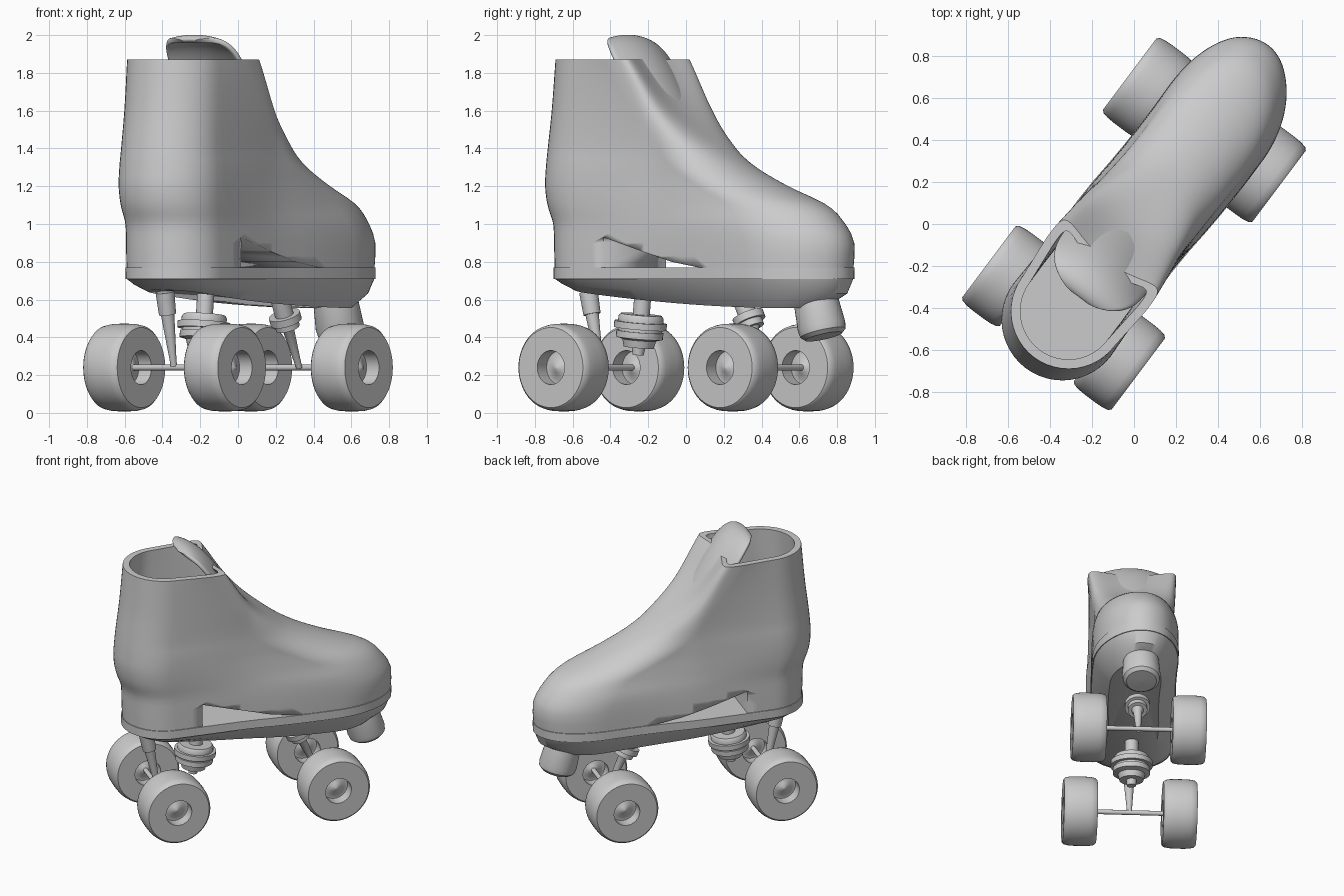
import bpy, bmesh, math
from mathutils import Matrix, Vector

if "Cube" in bpy.data.objects:
    bpy.data.objects.remove(bpy.data.objects["Cube"])

# local frame: X = right of the boot, Y = toe direction; everything is turned at the end
parts = []

def finish(name, bm, angle=35):
    bmesh.ops.recalc_face_normals(bm, faces=bm.faces)
    me = bpy.data.meshes.new(name)
    bm.to_mesh(me)
    bm.free()
    ob = bpy.data.objects.new(name, me)
    bpy.context.collection.objects.link(ob)
    bpy.ops.object.select_all(action='DESELECT')
    ob.select_set(True)
    bpy.context.view_layer.objects.active = ob
    bpy.ops.object.shade_smooth_by_angle(angle=math.radians(angle))
    parts.append(ob)
    return ob

def loft(name, rings, angle=35):
    bm = bmesh.new()
    rows = [[bm.verts.new(p) for p in r] for r in rings]
    n = len(rows[0])
    for a, b in zip(rows, rows[1:]):
        for i in range(n):
            j = (i + 1) % n
            bm.faces.new((a[i], a[j], b[j], b[i]))
    bm.faces.new(rows[0])
    bm.faces.new(rows[-1])
    return finish(name, bm, angle)

def lathe(name, prof, start, direction, seg=40):
    """Revolve (distance along axis, radius) points around an axis."""
    q = Vector((0, 0, 1)).rotation_difference(Vector(direction).normalized())
    rings = [[Vector(start) + q @ Vector((max(r, .001) * math.cos(2 * math.pi * i / seg),
              max(r, .001) * math.sin(2 * math.pi * i / seg), a)) for i in range(seg)] for a, r in prof]
    return loft(name, rings)

# boot levels: z, heel back, front, front arc centre, heel half width, front half width, squareness, front dip
LEVELS = [
    (.76, -.80, 1.06, .62, .275, .28, 2, 0),
    (.90, -.805, 1.065, .62, .275, .285, 2, 0),
    (1.0, -.81, 1.01, .56, .275, .28, 2, 0),
    (1.1, -.845, .90, .48, .285, .26, 2, 0),
    (1.2, -.86, .65, .27, .29, .255, 2, 0),
    (1.3, -.855, .43, .10, .288, .26, 2, 0),
    (1.4, -.845, .28, .0, .28, .265, 2.2, .02),
    (1.6, -.82, .06, -.13, .275, .28, 3, .06),
    (1.87, -.795, -.14, -.30, .275, .295, 5, .08)]

def level(z):
    """Smooth (Hermite) interpolation of the level table."""
    L = LEVELS
    k = max(i for i in range(len(L) - 1) if L[i][0] <= z + 1e-6)
    h = L[k + 1][0] - L[k][0]
    u = (z - L[k][0]) / h
    def slope(i, c):
        a, b = max(i - 1, 0), min(i + 1, len(L) - 1)
        return (L[b][c] - L[a][c]) / (L[b][0] - L[a][0])
    return [(2*u**3 - 3*u*u + 1) * L[k][c] + (u**3 - 2*u*u + u) * h * slope(k, c)
            + (3*u*u - 2*u**3) * L[k + 1][c] + (u**3 - u*u) * h * slope(k + 1, c) for c in range(1, 8)]

def section(z, d=0, front=None, zf=None):
    sb, sf, cf, wh, wf, n, dip = level(max(z, .76))
    ch = sb + wh
    sf -= d if front is None else front
    wh, wf = wh - d, wf - d
    cf = min(cf, sf - .1)
    pts = []
    for i in range(41):
        a = math.pi * (i / 40 - .5)
        sn, cs = math.sin(a), max(math.cos(a), 0)
        t = math.copysign(abs(sn) ** (2 / n), sn)
        c = cs ** (2 / n)
        pts.append((wf * t, cf + (sf - cf) * c - dip * (1 - t * t) * c))
    side = [(wf + (wh - wf) * k / 10, cf + (ch - cf) * k / 10) for k in range(1, 10)]
    pts += side
    pts += [(wh * math.cos(math.pi * i / 24), ch - wh * math.sin(math.pi * i / 24)) for i in range(25)]
    pts += [(-x, y) for x, y in reversed(side)]
    return [(x + .025 * max(0, 1 - ((y - .5) / .5) ** 2), y, zf(y) if zf else z) for x, y in pts]

# boot: outer wall, rim, inner wall, insole
zs = [.76, .83, .90, .95, .99] + [1.02 + .85 * i / 28 for i in range(29)]
inner = [1.87 - .87 * i / 16 for i in range(17)]
boot = loft("boot", [section(z) for z in zs] + [section(z, .045, .045 if z > 1.4 else .09) for z in inner], 40)

# arch gap between heel and sole, cut right through
prof = [(-.34, .70), (-.34, .93), (-.1, .86), (.12, .80), (.34, .765), (.34, .70)]
cutter = loft("arch_cutter", [[(x, s, z) for s, z in prof] for x in (-.6, .6)])
cutter.hide_render = True
cutter.hide_set(True)
mod = boot.modifiers.new("arch", 'BOOLEAN')
mod.object = cutter
mod.solver = 'EXACT'

# sole rim and tapered plate below
loft("sole", [section(.71, -.006), section(.77, -.006)])
under = lambda y: .585 - .07 * y + .04 * y * y
loft("sole_plate", [section(.71), section(.66, .04, .03, lambda y: .5 * .71 + .5 * under(y)),
                    section(.6, .11, .16, under)])

# tongue: centre y, z, half width
TONGUE = [(-.43, 1.965, .03), (-.42, 1.98, .11), (-.395, 1.99, .165), (-.35, 1.985, .205), (-.28, 1.945, .235),
          (-.21, 1.87, .245), (-.14, 1.77, .245), (-.06, 1.64, .24), (.03, 1.5, .23)]
bm = bmesh.new()
grid = [[bm.verts.new((w * v / 8, y - .06 * (w * v / 8 / .25) ** 2 * min(1, max(0, (y + .43) * 5)),
                       z - .05 * (w * v / 8 / .25) ** 2)) for v in range(-8, 9)] for y, z, w in TONGUE]
for a, b in zip(grid, grid[1:]):
    for i in range(16):
        bm.faces.new((a[i], a[i + 1], b[i + 1], b[i]))
tongue = finish("tongue", bm, 60)
m = tongue.modifiers.new("thickness", 'SOLIDIFY')
m.thickness, m.offset = .03, 0
m = tongue.modifiers.new("round", 'SUBSURF')
m.levels = m.render_levels = 2

# toe stop
lathe("toe_stop", [(0, .115), (.08, .12), (.20, .128), (.235, .122), (.255, .10), (.26, 0)],
      (0, .845, .65), (0, .27, -1))

# wheels and axles
half = [(.07, 0), (.055, .03), (.03, .07), (.03, .09), (.1125, .09), (.1125, .212), (.1, .224), (.07, .23), (.03, .232)]
wheel = half + [(-a, r) for a, r in reversed(half)]
for end, y in (("rear", -.56), ("front", .56)):
    for side, x in (("left", -.333), ("right", .333)):
        lathe(f"{end}_{side}_wheel", wheel, (x, y, .24), (1, 0, 0), 56)
    lathe(f"{end}_axle", [(-.32, .016), (.32, .016)], (0, y, .24), (1, 0, 0), 16)

# rear truck: strut and cushion stack
lathe("rear_strut", [(0, .05), (.12, .046), (.12, .036), (.37, .018), (.40, .018)], (0, -.645, .64), (0, .2, -1), 24)
lathe("rear_cushions", [(0, .045), (.11, .045), (.11, .11), (.125, .12), (.15, .12), (.15, .14), (.185, .14), (.185, .115),
      (.20, .115), (.20, .125), (.235, .125), (.245, .09), (.285, .08), (.285, .035), (.325, .03)],
      (0, -.285, .63), (0, -.1, -1), 32)

# front truck: slanted strut with small cushions
lathe("front_strut", [(0, .05), (.09, .05), (.09, .085), (.13, .085), (.13, .065), (.165, .065), (.165, .04),
      (.18, .03), (.40, .016)], (0, .37, .60), (0, .47, -1), 32)

# turn the whole skate to its diagonal stance
turn = Matrix.Rotation(-math.atan2(.6, .8), 4, 'Z')
for ob in parts:
    ob.data.transform(turn)
